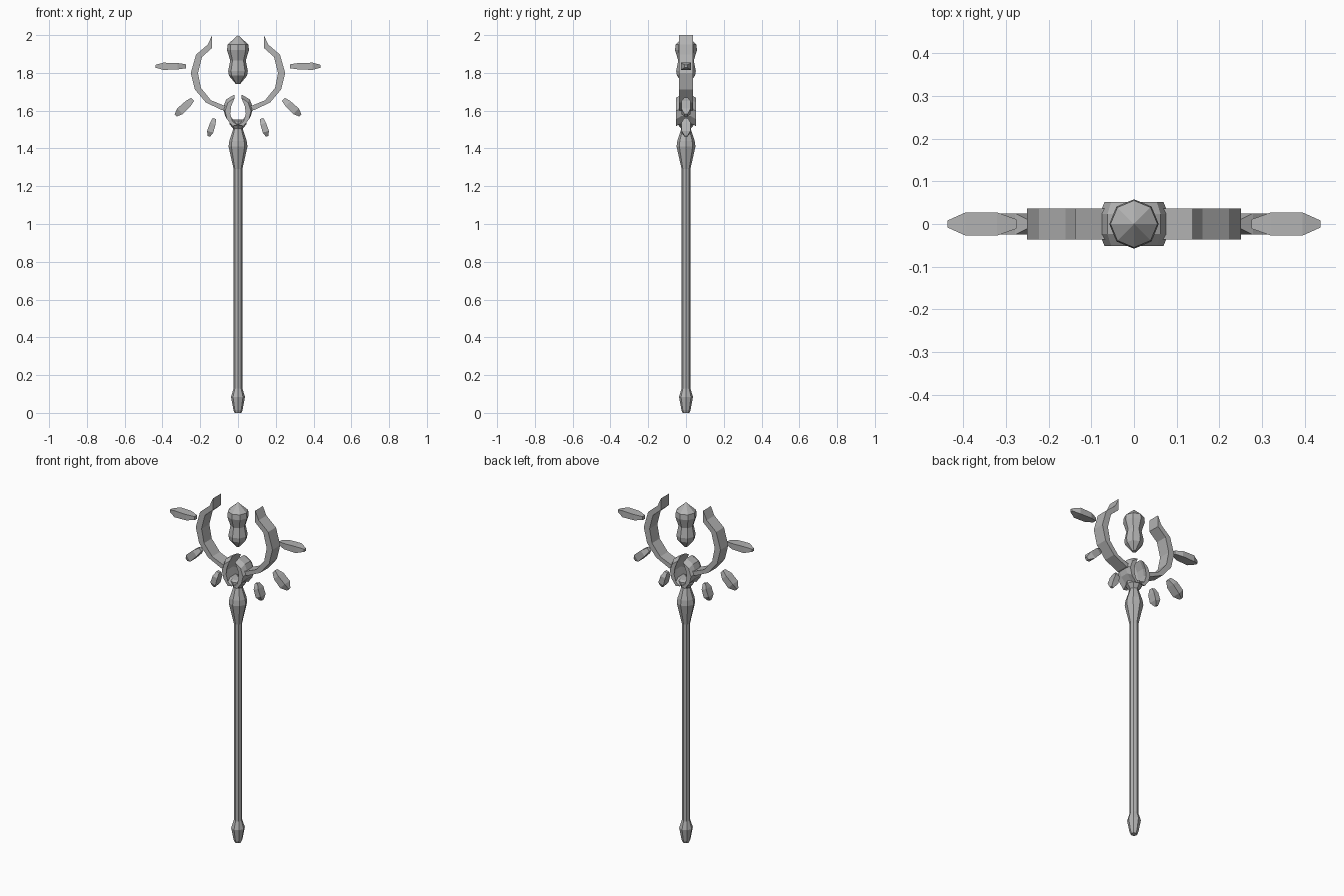
import bpy, bmesh, math
from mathutils import Vector

cube = bpy.data.objects.get("Cube")
if cube:
    bpy.data.objects.remove(cube, do_unlink=True)

grey = bpy.data.materials.new("plain grey")
grey.use_nodes = True
colour = (0.45, 0.45, 0.45, 1)
grey.diffuse_color = colour
grey.node_tree.nodes["Principled BSDF"].inputs["Base Color"].default_value = colour


def loft(name, rings):
    """Skin a row of equal-sized point loops and cap both ends."""
    bm = bmesh.new()
    loops = [[bm.verts.new(p) for p in ring] for ring in rings]
    n = len(loops[0])
    for a, b in zip(loops, loops[1:]):
        for i in range(n):
            j = (i + 1) % n
            bm.faces.new((a[i], a[j], b[j], b[i]))
    bm.faces.new(loops[0])
    bm.faces.new(loops[-1])
    bmesh.ops.remove_doubles(bm, verts=bm.verts, dist=0.0005)
    bmesh.ops.recalc_face_normals(bm, faces=bm.faces)
    mesh = bpy.data.meshes.new(name)
    bm.to_mesh(mesh)
    bm.free()
    mesh.materials.append(grey)
    obj = bpy.data.objects.new(name, mesh)
    bpy.context.collection.objects.link(obj)
    return obj


def turned(name, profile, sides=8):
    """Turn a (radius, height) profile around the z axis."""
    angles = [math.tau * i / sides for i in range(sides)]
    return loft(name, [[(r * math.cos(a), r * math.sin(a), z) for a in angles]
                       for r, z in profile])


def spike(name, inner, outer, width, thick):
    """Box-section shard, narrowed at both ends, between two (x, z) points."""
    a, b = Vector((inner[0], 0, inner[1])), Vector((outer[0], 0, outer[1]))
    across = (b - a).normalized().cross(Vector((0, 1, 0)))
    side = Vector((0, 1, 0))
    rings = []
    for t, wide, tall in ((0, 0.4, 0.55), (0.28, 1, 0.9), (0.74, 1, 1), (1, 0.3, 0.4)):
        c = a.lerp(b, t)
        rings.append([c + side * width * wide * u + across * thick * tall * v
                      for u, v in ((-1, -1), (1, -1), (1, 1), (-1, 1))])
    return loft(name, rings)


# Pole: foot, shaft, swelling neck and collar
turned("foot", [(0.018, 0), (0.024, 0.015), (0.037, 0.085), (0.023, 0.13)])
turned("shaft", [(0.023, 0.12), (0.023, 1.3)])
turned("neck", [(0.023, 1.29), (0.05, 1.41), (0.046, 1.44), (0.026, 1.5), (0.026, 1.52)])
turned("collar", [(0.026, 1.505), (0.046, 1.53), (0.046, 1.545), (0.03, 1.552)])

# Floating crystal
turned("crystal", [(0.012, 1.742), (0.048, 1.785), (0.052, 1.81), (0.041, 1.865),
                   (0.058, 1.92), (0.055, 1.95), (0.0, 2.0)])

# Outlines of the right half: outer edge, then back along the inner edge
ring_outline = [(0.137, 2.0), (0.16, 1.95), (0.222, 1.897), (0.25, 1.8), (0.228, 1.712),
                (0.17, 1.643), (0.085, 1.603), (0.06, 1.6), (0.06, 1.625), (0.075, 1.627),
                (0.143, 1.655), (0.196, 1.72), (0.212, 1.8), (0.19, 1.885), (0.137, 1.932)]
claw_outline = [(0.035, 1.535), (0.068, 1.572), (0.08, 1.615), (0.062, 1.66), (0.02, 1.685),
                (0.042, 1.64), (0.048, 1.6), (0.034, 1.56), (0.005, 1.54)]
spikes = [("upper", (0.275, 1.835), (0.437, 1.835), 0.027, 0.019),
          ("middle", (0.24, 1.66), (0.33, 1.575), 0.025, 0.021),
          ("lower", (0.125, 1.558), (0.155, 1.464), 0.024, 0.017)]

for label, s in (("left", 1), ("right", -1)):
    # Open ring, extruded through its depth
    loft(label + "_ring_half", [[(s * x, y, z) for x, z in ring_outline]
                                for y in (-0.036, 0.036)])
    # Curved claw, drawn in and lowered towards its front and back edges
    loft(label + "_claw", [[(s * x * k, y, z - (1 - k) * 0.12) for x, z in claw_outline]
                           for y, k in ((-0.052, 0.86), (-0.024, 1), (0.024, 1), (0.052, 0.86))])
    # Three floating shards
    for part, inner, outer, width, thick in spikes:
        spike(label + "_" + part + "_shard", (s * inner[0], inner[1]),
              (s * outer[0], outer[1]), width, thick)
